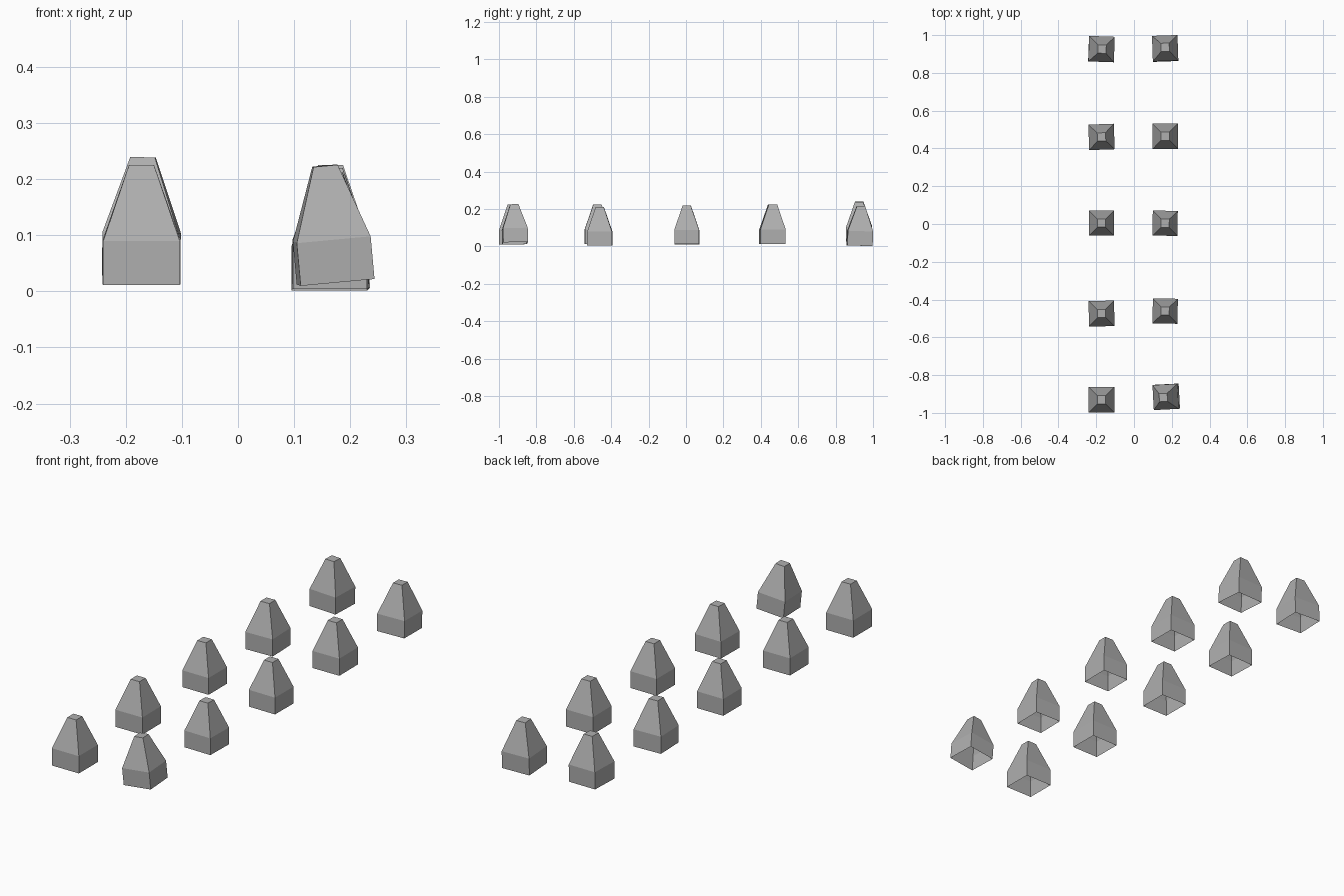
import bpy, bmesh
from math import radians

if "Cube" in bpy.data.objects:
    bpy.data.objects.remove(bpy.data.objects["Cube"])

# Square rings of one stud: (half width, height); the underside is open
RINGS = [(0.0675, 0.0), (0.0675, 0.078), (0.022, 0.212)]

# Dark grey finish
grey = bpy.data.materials.new("dark_grey")
grey.diffuse_color = (0.43, 0.43, 0.43, 1)
grey.use_nodes = True
grey.node_tree.nodes["Principled BSDF"].inputs["Base Color"].default_value = grey.diffuse_color


def stud(name, loc, rot=(0, 0, 0), size=1.0):
    bm = bmesh.new()
    rings = [[bm.verts.new((sx * h * size, sy * h * size, z * size))
              for sx, sy in ((-1, -1), (1, -1), (1, 1), (-1, 1))]
             for h, z in RINGS]
    for low, high in zip(rings, rings[1:]):
        for i in range(4):
            j = (i + 1) % 4
            bm.faces.new((low[i], low[j], high[j], high[i]))
    bm.faces.new(rings[-1])
    mesh = bpy.data.meshes.new(name)
    bm.to_mesh(mesh)
    bm.free()
    mesh.materials.append(grey)
    obj = bpy.data.objects.new(name, mesh)
    obj.location = loc
    obj.rotation_euler = [radians(a) for a in rot]
    bpy.context.collection.objects.link(obj)


# Left row, front to back: base centre, small tilt in degrees, size
left_row = [
    ((-0.172, -0.931, 0.011), (0, 0, 0), 1.01),
    ((-0.172, -0.474, 0.013), (0, 0, 0.5), 1),
    ((-0.172, 0.005, 0.011), (0, 0, 0), 0.98),
    ((-0.172, 0.461, 0.012), (0, 0, 2), 1),
    ((-0.173, 0.926, 0.027), (0, 1, -2), 1),
]

# Right row, front to back
right_row = [
    ((0.174, -0.914, 0.017), (1, -5.3, 3), 0.98),
    ((0.165, -0.461, 0.004), (0, 0, -1), 0.98),
    ((0.165, 0.004, 0.012), (0, 0, -0.5), 0.98),
    ((0.165, 0.465, 0.013), (0, 0, 0.5), 1),
    ((0.165, 0.928, 0.004), (-2, 0, 2), 1),
]

for side, row in (("left", left_row), ("right", right_row)):
    for n, (loc, rot, size) in enumerate(row, 1):
        stud(f"{side}_stud_{n}", loc, rot, size)
